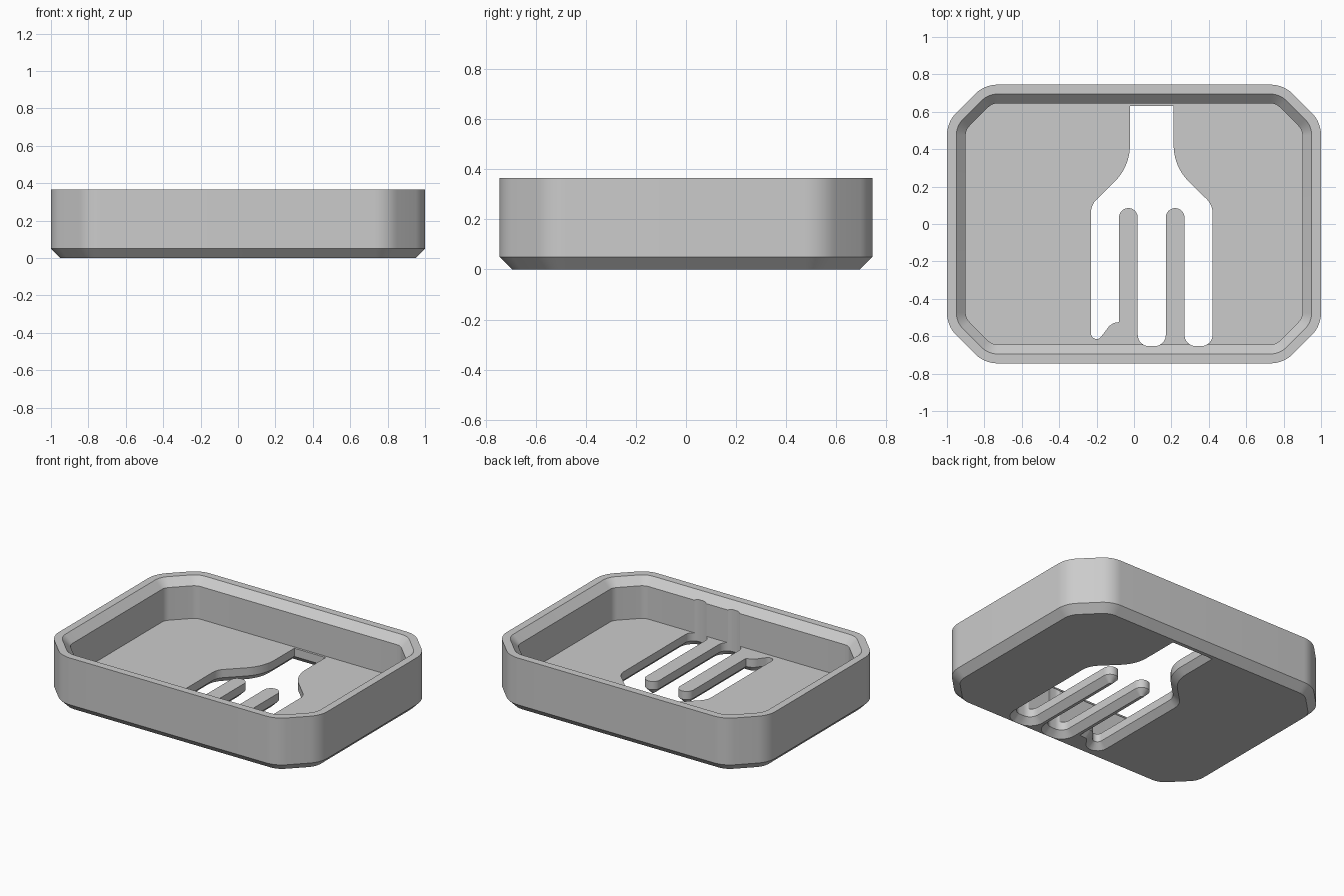
import bpy, bmesh
from math import sin, cos, tan, radians
from mathutils import Vector

cube = bpy.data.objects.get("Cube")
if cube:
    bpy.data.objects.remove(cube, do_unlink=True)

HALF_X, HALF_Y, HEIGHT = 1.0, 0.745, 0.365
CORNER_CUT, CORNER_RADIUS = 0.2, 0.17
FORK_X = 0.095


def arc(cx, cy, r, start, end, steps=10):
    angles = [radians(start + (end - start) * i / steps) for i in range(steps + 1)]
    return [Vector((cx + r * cos(a), cy + r * sin(a))) for a in angles]


def tray_outline(inset):
    """Octagon with rounded corners, moved inward by inset."""
    hx, hy = HALF_X - inset, HALF_Y - inset
    cut = CORNER_CUT - inset * (2 - 2 ** 0.5)
    r = CORNER_RADIUS - inset
    t = r * tan(radians(22.5))
    quarter = (arc(hx - r, hy - cut - t, r, 0, 45, 8)
               + arc(hx - cut - t, hy - r, r, 45, 90, 8))
    flip = [Vector((-p.x, p.y)) for p in reversed(quarter)]
    half = quarter + flip
    return half + [-p for p in half]


def grow(points, distance):
    """Move a clockwise outline outward with mitred corners."""
    result = []
    for i, p in enumerate(points):
        a = (p - points[i - 1]).normalized()
        b = (points[(i + 1) % len(points)] - p).normalized()
        na, nb = Vector((-a.y, a.x)), Vector((-b.y, b.x))
        result.append(p + (na + nb) * distance / (1 + na.dot(nb)))
    return result


def loft(name, rings):
    """Closed solid through (outline, z) rings, capped at both ends."""
    bm = bmesh.new()
    loops = [[bm.verts.new((p.x, p.y, z)) for p in pts] for pts, z in rings]
    for low, high in zip(loops, loops[1:]):
        for i in range(len(low)):
            bm.faces.new((low[i - 1], low[i], high[i], high[i - 1]))
    bm.faces.new(loops[0])
    bm.faces.new(loops[-1])
    bmesh.ops.recalc_face_normals(bm, faces=bm.faces)
    mesh = bpy.data.meshes.new(name)
    bm.to_mesh(mesh)
    bm.free()
    obj = bpy.data.objects.new(name, mesh)
    bpy.context.collection.objects.link(obj)
    return obj


# Tray body: chamfered foot, straight wall, flat rim, sloped lip, floor
tray = loft("tray", [(tray_outline(inset), z) for inset, z in (
    (0.05, 0), (0, 0.05), (0, HEIGHT), (0.05, HEIGHT), (0.1, HEIGHT - 0.05), (0.1, 0.095))])

# Fork outline, clockwise: handle, shoulder, tines, broken tine, shoulder, handle
fork = [Vector((0.117, 0.63))]
fork += arc(0.387, 0.42, 0.27, 180, 225) + arc(0.225, 0.06, 0.1, 45, 0)
for x in (0.25, 0):
    fork += arc(x + 0.015, -0.593, 0.06, 0, -90)
    fork += arc(x - 0.015, -0.593, 0.06, -90, -180)
    fork += arc(x - 0.125, 0.035, 0.05, 0, 180, 16)
fork += arc(-0.175, -0.6, 0.075, 90, 150) + arc(-0.295, -0.585, 0.03, -30, -180)
fork += arc(-0.225, 0.06, 0.1, 180, 135) + arc(-0.387, 0.42, 0.27, -45, 0)
fork.append(Vector((-0.117, 0.63)))
fork = [p + Vector((FORK_X, 0)) for p in fork]

# Cutter flares out at the underside for the chamfered drain edge
cutter = loft("fork_cutter", [(grow(fork, 0.045), -0.005), (fork, 0.04), (fork, 0.5)])
cutter.hide_render = True

cut = tray.modifiers.new("fork_opening", 'BOOLEAN')
cut.operation = 'DIFFERENCE'
cut.solver = 'EXACT'
cut.object = cutter
bpy.ops.object.select_all(action='DESELECT')
bpy.context.view_layer.objects.active = tray
tray.select_set(True)
bpy.ops.object.modifier_apply(modifier=cut.name)
bpy.data.objects.remove(cutter, do_unlink=True)

# One grey material
grey = bpy.data.materials.new("light_grey")
grey.use_nodes = True
color = (0.6, 0.6, 0.6, 1)
grey.diffuse_color = color
grey.node_tree.nodes["Principled BSDF"].inputs["Base Color"].default_value = color
tray.data.materials.clear()
tray.data.materials.append(grey)

bpy.ops.object.shade_smooth_by_angle(angle=radians(30))
